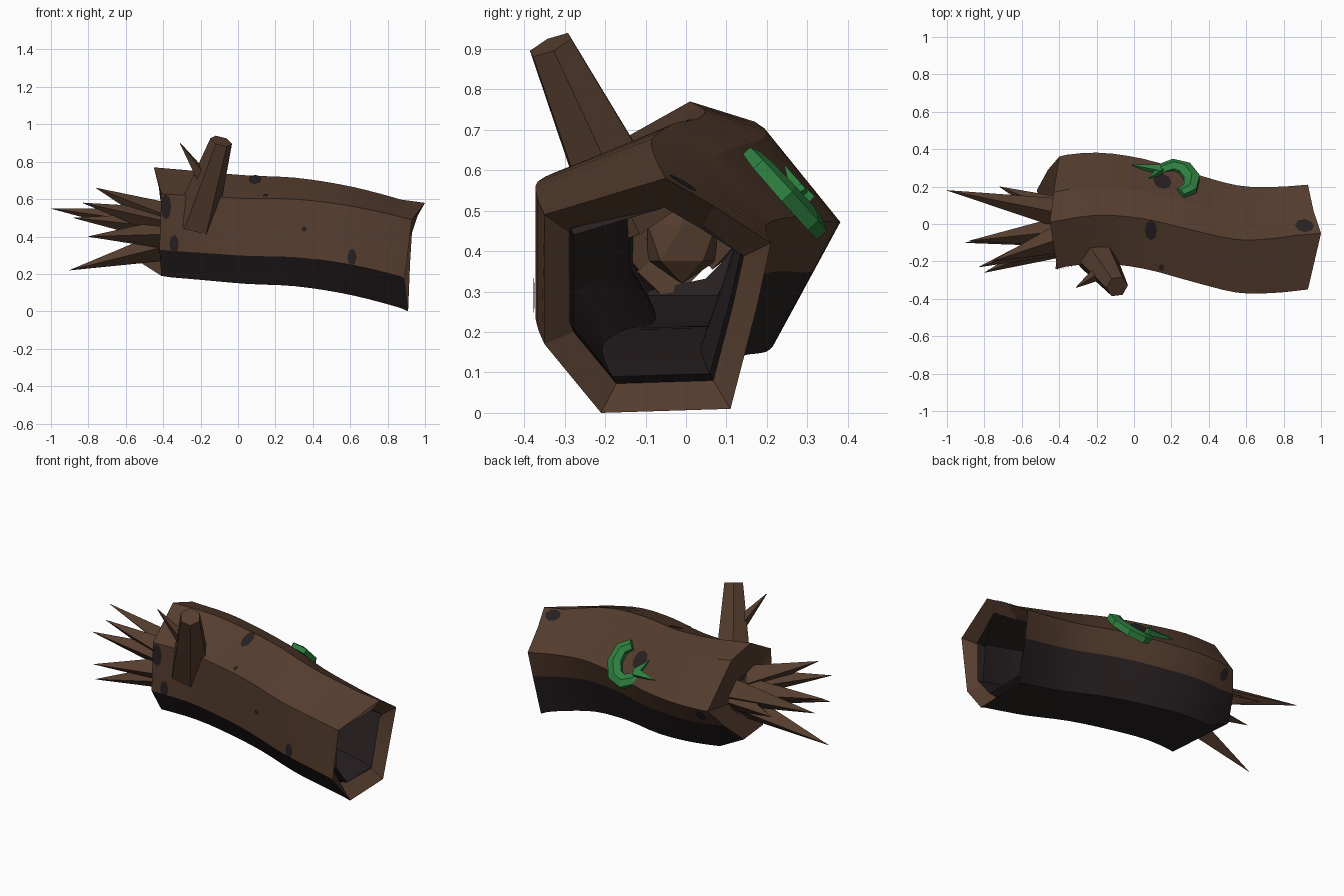
import bpy, bmesh, math
from mathutils import Vector
from mathutils.bvhtree import BVHTree

if "Cube" in bpy.data.objects:
    bpy.data.objects.remove(bpy.data.objects["Cube"], do_unlink=True)


def material(name, rgb):
    m = bpy.data.materials.new(name)
    m.use_nodes = True
    m.diffuse_color = (*rgb, 1)
    bsdf = m.node_tree.nodes["Principled BSDF"]
    bsdf.inputs["Base Color"].default_value = (*rgb, 1)
    bsdf.inputs["Roughness"].default_value = 0.9
    return m


BARK = material("brown bark", (0.092, 0.047, 0.028))
DARK = material("dark hollow", (0.021, 0.0145, 0.0155))
GREEN = material("leaf green", (0.027, 0.21, 0.05))


def make_object(name, bm, *mats, smooth=False):
    mesh = bpy.data.meshes.new(name)
    bm.to_mesh(mesh)
    bm.free()
    for m in mats:
        mesh.materials.append(m)
    ob = bpy.data.objects.new(name, mesh)
    bpy.context.collection.objects.link(ob)
    if smooth:
        bpy.ops.object.select_all(action="DESELECT")
        ob.select_set(True)
        bpy.context.view_layer.objects.active = ob
        bpy.ops.object.shade_smooth_by_angle(angle=math.radians(18))
    return ob


def bridge(bm, a, b, mats=None):
    n = len(a)
    for i in range(n):
        f = bm.faces.new((a[i], a[(i + 1) % n], b[(i + 1) % n], b[i]))
        f.material_index = mats[i] if mats else 0


# Log cross-sections, from the top ridge round the back to the front upper ridge
LEFT = [(-.03, .3), (.13, .25), (.32, 0), (.25, -.11), (.14, -.28),
        (-.2, -.28), (-.28, -.14), (-.28, .16)]
RIGHT = [(.01, .29), (.13, .22), (.27, .13), (.235, -.03), (.17, -.28),
         (-.15, -.29), (-.29, -.12), (-.29, .2)]
LEFT_JAG = [0, .02, .05, -.01, -.07, .04, .03, .04]
RIGHT_JAG = [.07, .03, 0, -.01, -.02, -.02, -.04, 0]
SPINE = [(-.45, .04, .47), (-.2, .07, .45), (.05, .045, .43), (.3, -.02, .42),
         (.55, -.08, .385), (.75, -.08, .34), (.93, -.06, .29)]
HUB = Vector((-.38, -.01, .42))


def spine_points(steps=3):
    pts = [Vector(p) for p in SPINE]
    ext = [2 * pts[0] - pts[1]] + pts + [2 * pts[-1] - pts[-2]]
    out = []
    for i in range(1, len(ext) - 2):
        p0, p1, p2, p3 = ext[i - 1:i + 3]
        for s in range(steps):
            t = s / steps
            out.append(p1 + (p2 - p0) * (t / 2)
                       + (2 * p0 - 5 * p1 + 4 * p2 - p3) * (t * t / 2)
                       + (3 * p1 - p0 - 3 * p2 + p3) * (t ** 3 / 2))
    return out + [pts[-1]]


def log_rings(bm, tunnel):
    spine = spine_points()
    rings = []
    for k, c in enumerate(spine):
        t = k / (len(spine) - 1)
        scale, cy, cz = 1, c.y, c.z
        if tunnel:
            # the tunnel funnels down to the roots at the far end
            pinch = max(0, 1 - k / 4)
            scale = .75 - .33 * pinch
            cy += (HUB.y - cy) * pinch
            cz += (HUB.z - cz) * pinch
        ring = []
        for i, (l, r) in enumerate(zip(LEFT, RIGHT)):
            x = c.x
            y, z = (l[j] + (r[j] - l[j]) * t for j in (0, 1))
            # broken ends
            if k == 0:
                x += .07 if tunnel else LEFT_JAG[i]
                z += max(0, -LEFT_JAG[i])
            elif k == len(spine) - 1:
                x += RIGHT_JAG[i] - tunnel * (.05 + .06 * (i % 2))
            ring.append(bm.verts.new((x, cy + y * scale, cz + z * scale)))
        rings.append(ring)
    return rings


# Hollow log: outer bark, splintered rims, dark tunnel and underside
bm = bmesh.new()
outer = log_rings(bm, False)
inner = log_rings(bm, True)
for a, b in zip(outer, outer[1:]):
    bridge(bm, a, b, [0, 0, 0, 1, 1, 1, 0, 0])
for a, b in zip(inner, inner[1:]):
    bridge(bm, b, a, [1] * 8)
bridge(bm, outer[-1], inner[-1])
bridge(bm, inner[0], outer[0])
bmesh.ops.recalc_face_normals(bm, faces=bm.faces)
surface = BVHTree.FromBMesh(bm)
make_object("hollow_log", bm, BARK, DARK, smooth=True)


def taper(name, start, end, r0, r1, sides, mat=BARK):
    """Faceted cone or frustum between two points."""
    start, end = Vector(start), Vector(end)
    axis = end - start
    bm = bmesh.new()
    bmesh.ops.create_cone(bm, cap_ends=True, segments=sides, radius1=r0,
                          radius2=r1, depth=axis.length)
    bmesh.ops.transform(bm, verts=bm.verts,
                        matrix=axis.to_track_quat("Z", "Y").to_matrix().to_4x4())
    bmesh.ops.translate(bm, verts=bm.verts, vec=(start + end) / 2)
    return make_object(name, bm, mat)


# Broken branch stub and its thorn
taper("branch_stub", (-.23, -.13, .47), (-.09, -.335, .91), .12, .06, 6)
taper("branch_thorn", (-.17, -.25, .69), (-.31, -.34, .9), .045, .002, 4)

# Root splinters fanning out of the broken end
TIPS = [(-1, .18, .55), (-.76, -.2, .66), (-.9, -.1, .22), (-.83, -.23, .58),
        (-.72, .2, .46), (-.8, -.26, .4), (-.88, -.09, .5)]
for i, tip in enumerate(TIPS):
    spread = Vector(tip) - HUB
    spread.x = -.02
    taper(f"root_splinter_{i + 1}", HUB + spread * .35, tip, .08, .001, 4)
bm = bmesh.new()
bmesh.ops.create_icosphere(bm, subdivisions=1, radius=.1)
bmesh.ops.scale(bm, verts=bm.verts, vec=(.6, 1, 1))
bmesh.ops.translate(bm, verts=bm.verts, vec=HUB)
make_object("root_core", bm, BARK)


# Dark bark spots laid on the surface
def spot(name, centre, along, across):
    loc, normal, _, _ = surface.find_nearest(Vector(centre))
    u = (Vector((1, 0, 0)) - normal * normal.x).normalized()
    v = normal.cross(u)
    bm = bmesh.new()

    def put(p):
        hit, nrm, _, _ = surface.find_nearest(p + normal * .02)
        return bm.verts.new(hit + nrm * .005)

    mid = put(loc)
    rings = []
    for s in (.5, 1):
        rings.append([put(loc + s * (u * along * math.cos(a) + v * across * math.sin(a)))
                      for a in (math.tau * k / 8 for k in range(8))])
    for k in range(8):
        bm.faces.new((mid, rings[0][k], rings[0][(k + 1) % 8]))
    bridge(bm, rings[1], rings[0])
    bm.normal_update()
    for f in bm.faces:
        if f.normal.dot(normal) < 0:
            f.normal_flip()
    make_object(name, bm, DARK)


SPOTS = [((.09, -.04, .72), .032, .06), ((.61, -.38, .29), .025, .045),
         ((-.38, -.26, .56), .028, .07), ((-.34, -.24, .36), .025, .05),
         ((.15, -.22, .59), .014, .018), ((.35, -.34, .44), .014, .014),
         ((.15, .22, .58), .05, .06), ((.91, -.02, .55), .05, .04),
         ((-.35, .36, .42), .03, .04)]
for i, (c, a, b) in enumerate(SPOTS):
    spot(f"bark_spot_{i + 1}", c, a, b)

# Curled green shoot on the back slope, ending in a two-pointed leaf
PATH = [(.25, .17), (.3, .195), (.31, .25), (.27, .3), (.21, .315), (.15, .295), (.12, .27)]
WIDTH = [.03, .038, .042, .042, .04, .034, .024]
slope = Vector((0, .74, .67))
points = [Vector((x, y, .645 - 1.1 * (y - .16))) for x, y in PATH]
bm = bmesh.new()
rings = []
for i, p in enumerate(points):
    d = (points[min(i + 1, len(points) - 1)] - points[max(i - 1, 0)]).normalized()
    side = d.cross(slope).normalized() * WIDTH[i]
    lift = slope * WIDTH[i] * .6
    rings.append([bm.verts.new(p + q) for q in
                  (side - lift, side + lift * .4, lift, -side + lift * .4, -side - lift)])
for a, b in zip(rings, rings[1:]):
    bridge(bm, a, b)
bm.faces.new(rings[0])
bm.faces.new(rings[-1])
bmesh.ops.recalc_face_normals(bm, faces=bm.faces)
make_object("curled_shoot", bm, GREEN)
taper("leaf_long_point", (.14, .285, .535), (-.01, .315, .54), .034, .002, 4, GREEN)
taper("leaf_short_point", (.14, .285, .535), (.08, .245, .61), .028, .002, 4, GREEN)
